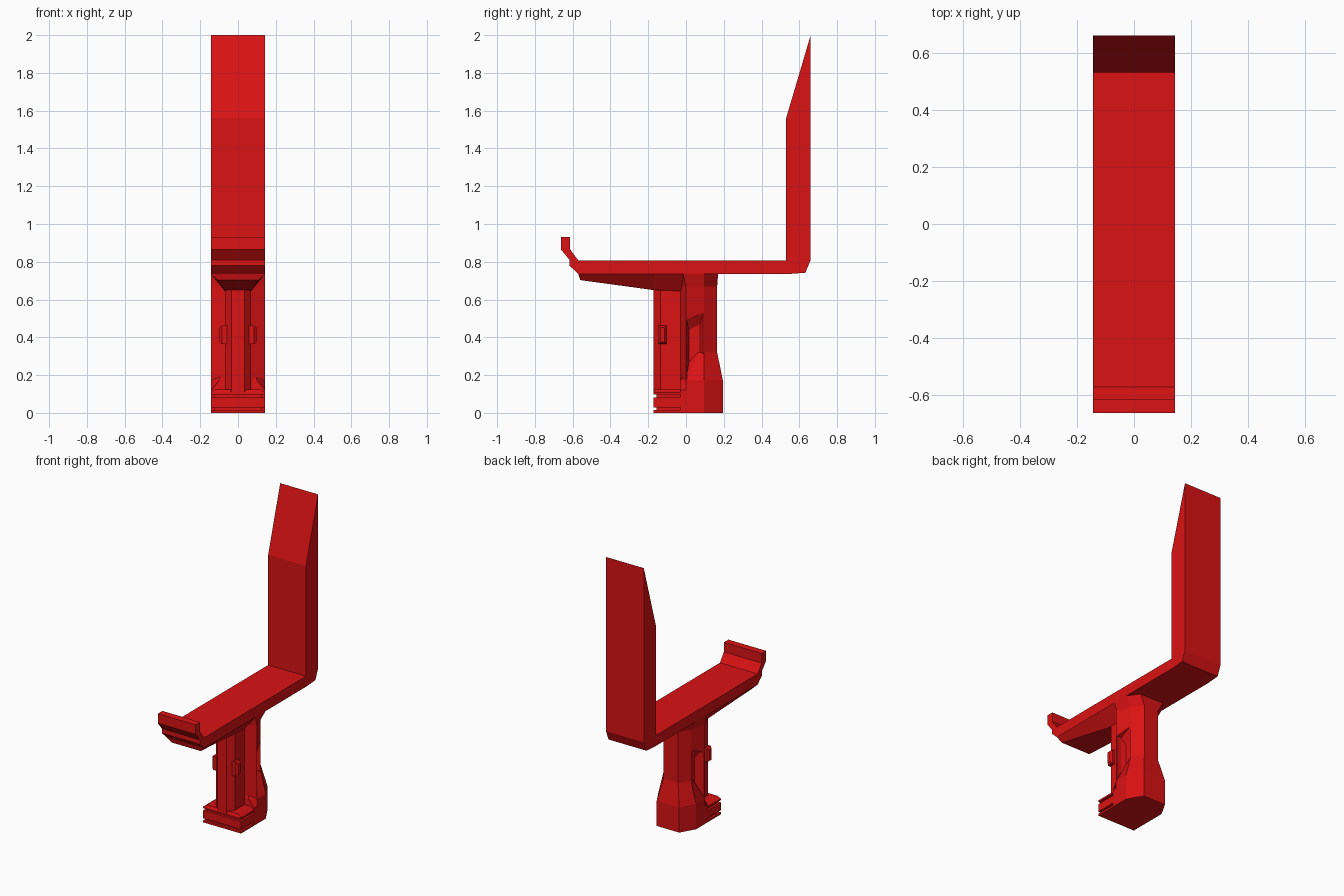
import bpy, bmesh

if "Cube" in bpy.data.objects:
    bpy.data.objects.remove(bpy.data.objects["Cube"])

W = 0.143
red = bpy.data.materials.new("red_paint")
red.diffuse_color = (0.7, 0.006, 0.007, 1)
red.use_nodes = True
red.node_tree.nodes["Principled BSDF"].inputs["Base Color"].default_value = red.diffuse_color


def loft(name, rings):
    """Closed flat-faced solid through rings of equal point count."""
    bm = bmesh.new()
    loops = [[bm.verts.new(p) for p in r] for r in rings]
    n = len(loops[0])
    for a, b in zip(loops, loops[1:]):
        for i in range(n):
            j = (i + 1) % n
            bm.faces.new((a[i], a[j], b[j], b[i]))
    bm.faces.new(loops[0][::-1])
    bm.faces.new(loops[-1])
    bmesh.ops.recalc_face_normals(bm, faces=bm.faces)
    me = bpy.data.meshes.new(name)
    bm.to_mesh(me)
    bm.free()
    me.materials.append(red)
    ob = bpy.data.objects.new(name, me)
    bpy.context.collection.objects.link(ob)
    return ob


def side_profile(name, pts, w=W):
    return loft(name, [[(x, y, z) for y, z in pts] for x in (-w, w)])


def plan(half, z):
    """Mirror a half outline (x >= 0, front to back) into a ring at height z."""
    return [(x, y, z) for x, y in half] + [(-x, y, z) for x, y in reversed(half)]


def rect(w, y0, y1, z0, z1=None):
    return plan([(w, y0), (w, y1)], z0)


# Seat, backrest and front lip in one side profile
side_profile("seat_and_backrest", [
    (-0.57, 0.735), (-0.617, 0.78), (-0.617, 0.81), (-0.662, 0.865),
    (-0.662, 0.93), (-0.613, 0.93), (-0.613, 0.865), (-0.57, 0.807),
    (0.53, 0.807), (0.53, 1.56), (0.66, 2.0), (0.66, 0.81),
    (0.632, 0.742), (0.54, 0.735)])

# Tapered bracket under the front of the seat
loft("seat_bracket", [
    [(-W, -0.57, 0.735), (W, -0.57, 0.735), (0.11, -0.56, 0.703), (-0.11, -0.56, 0.703)],
    [(-W, -0.17, 0.735), (W, -0.17, 0.735), (0.07, -0.17, 0.65), (-0.07, -0.17, 0.65)],
    [(-W, -0.015, 0.735), (W, -0.015, 0.735), (0.07, -0.025, 0.645), (-0.07, -0.025, 0.645)]])

# Front half of the column
front_half = [(0.035, -0.172), (0.07, -0.135), (0.07, -0.06), (0.07, 0.02)]
loft("front_column", [plan(front_half, z) for z in (0.1, 0.67)])

# Rear half of the column, flaring into the seat
rear_half = [(0.07, -0.03), (W, 0.0), (0.105, 0.095), (0.055, 0.165)]
flare = [(0.08, -0.03), (W, -0.015), (W, 0.095), (0.09, 0.17)]
rear = loft("rear_column", [plan(rear_half, 0.1), plan(rear_half, 0.67), plan(flare, 0.737)])

# Recessed side pockets
pocket = [(0.005, 0.17), (0.005, 0.49), (0.09, 0.53), (0.09, 0.25)]
inner = [(0.015, 0.2), (0.015, 0.44), (0.075, 0.47), (0.075, 0.25)]
for s, side in ((1, "right"), (-1, "left")):
    cut = loft(side + "_pocket_cutter", [[(s * 0.16, y, z) for y, z in pocket],
                                         [(s * 0.108, y, z) for y, z in pocket],
                                         [(s * 0.075, y, z) for y, z in inner]])
    cut.hide_render = True
    cut.hide_set(True)
    mod = rear.modifiers.new(side + "_pocket", 'BOOLEAN')
    mod.operation = 'DIFFERENCE'
    mod.solver = 'EXACT'
    mod.object = cut

# Rear foot, narrowing up to the column
foot = [(W, -0.03), (W, 0.0), (W, 0.095), (0.085, 0.195)]
loft("rear_foot", [
    plan(foot, 0), plan(foot, 0.12),
    plan([(0.1, -0.028), (W, 0.0), (W, 0.095), (0.085, 0.195)], 0.172),
    plan([(0.055, 0.03), (0.08, 0.07), (0.105, 0.095), (0.055, 0.165)], 0.32)])

# Grooved front foot: inset core with stacked plates
core = loft("front_foot_core", [rect(W - 0.015, -0.155, -0.02, z) for z in (0.002, 0.11)])
for i, (z0, z1) in enumerate(((0, 0.014), (0.028, 0.082), (0.097, 0.108))):
    loft(f"front_foot_plate_{i + 1}", [rect(W, -0.172, -0.02, z) for z in (z0, z1)])
loft("front_foot_cap", [rect(W, -0.172, -0.02, 0.108), rect(0.12, -0.165, -0.02, 0.124)])

# Chamfered side knobs on the front column
for s, side in ((1, "right"), (-1, "left")):
    loft(side + "_knob", [
        [(s * x, y, z) for y, z in ((-0.147 + d, 0.365 + d), (-0.103 - d, 0.365 + d),
                                    (-0.103 - d, 0.462 - d), (-0.147 + d, 0.462 - d))]
        for x, d in ((0.045, 0), (0.085, 0), (0.098, 0.011))])
